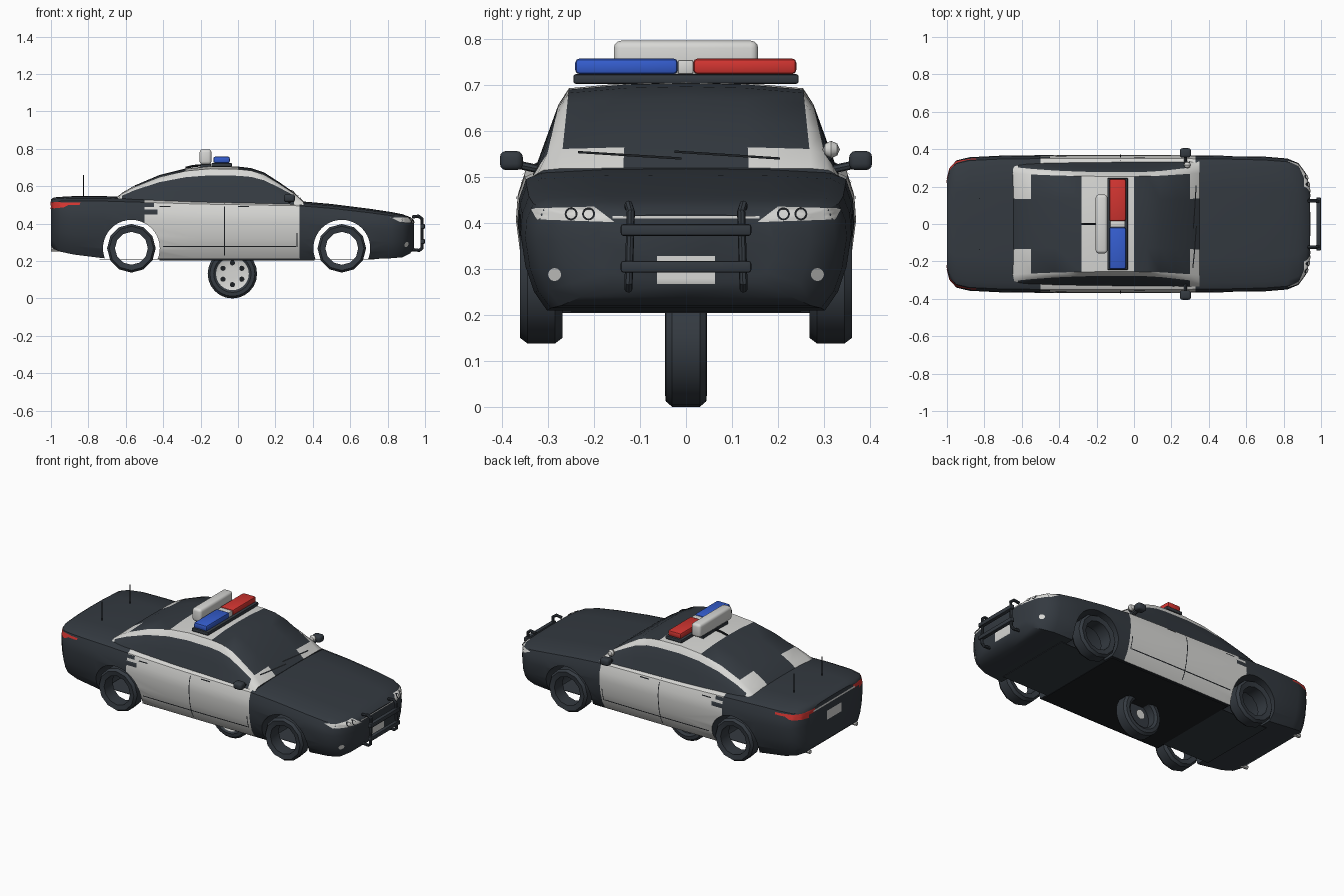
import bpy, bmesh, math
from mathutils import Vector
from mathutils.bvhtree import BVHTree

if "Cube" in bpy.data.objects:
    bpy.data.objects.remove(bpy.data.objects["Cube"])


def material(name, rgb):
    m = bpy.data.materials.new(name)
    m.use_nodes = True
    m.diffuse_color = (*rgb, 1)
    m.node_tree.nodes["Principled BSDF"].inputs["Base Color"].default_value = (*rgb, 1)
    return m


DARK = material("charcoal", (0.034, 0.042, 0.052))
WHITE = material("off_white", (0.68, 0.68, 0.66))
RED = material("signal_red", (0.64, 0.035, 0.03))
BLUE = material("signal_blue", (0.035, 0.11, 0.62))
BLACK = material("trim_black", (0.012, 0.014, 0.017))


def finish(bm, name, mats, angle=40):
    bmesh.ops.recalc_face_normals(bm, faces=bm.faces)
    me = bpy.data.meshes.new(name)
    bm.to_mesh(me)
    bm.free()
    ob = bpy.data.objects.new(name, me)
    bpy.context.collection.objects.link(ob)
    for m in mats:
        me.materials.append(m)
    smooth(ob, angle)
    return ob


def activate(ob):
    bpy.ops.object.select_all(action="DESELECT")
    ob.select_set(True)
    bpy.context.view_layer.objects.active = ob


def smooth(ob, angle=40):
    activate(ob)
    bpy.ops.object.shade_smooth_by_angle(angle=math.radians(angle))


def loft(name, sections, mats, rule):
    """Mirrored half sections along x; rule gives a slot from the face centre."""
    bm = bmesh.new()
    rings = []
    for x, half in sections:
        full = half + [(-y, z) for y, z in reversed(half[1:-1])] if half[0][0] == 0 \
            else half + [(-y, z) for y, z in reversed(half[:-1])]
        rings.append([bm.verts.new((x, y, z)) for y, z in full])
    n = len(rings[0])
    for a, b in zip(rings, rings[1:]):
        for j in range(n):
            k = (j + 1) % n
            bm.faces.new((a[j], a[k], b[k], b[j]))
    bm.faces.new(rings[0])
    bm.faces.new(rings[-1])
    for f in bm.faces:
        f.material_index = rule(f.calc_center_median())
    return finish(bm, name, mats)


def box(name, mat, lo, hi, bevel=0.0, seg=2):
    bm = bmesh.new()
    bmesh.ops.create_cube(bm, size=1)
    lo, hi = Vector(lo), Vector(hi)
    for v in bm.verts:
        v.co = Vector([(lo[i] + hi[i]) / 2 + v.co[i] * (hi[i] - lo[i]) for i in range(3)])
    if bevel:
        bmesh.ops.bevel(bm, geom=bm.edges[:], offset=bevel, segments=seg, profile=0.5, affect="EDGES")
    return finish(bm, name, [mat])


def tube(name, mat, pts, r):
    cu = bpy.data.curves.new(name, "CURVE")
    cu.dimensions = "3D"
    cu.bevel_depth, cu.bevel_resolution, cu.use_fill_caps = r, 2, True
    sp = cu.splines.new("POLY")
    sp.points.add(len(pts) - 1)
    for p, q in zip(sp.points, pts):
        p.co = (*q, 1)
    cu.materials.append(mat)
    ob = bpy.data.objects.new(name, cu)
    bpy.context.collection.objects.link(ob)
    activate(ob)
    bpy.ops.object.convert(target="MESH")
    smooth(bpy.context.object)


def lathe(name, mat, profile, centre, steps, closed=True):
    """Spin (radius, y) points about the y axis."""
    bm = bmesh.new()
    vs = [bm.verts.new((0, y, r)) for r, y in profile]
    es = [bm.edges.new(p) for p in zip(vs, vs[1:] + vs[:1] if closed else vs[1:])]
    bmesh.ops.spin(bm, geom=vs + es, cent=(0, 0, 0), axis=(0, 1, 0), angle=math.tau, steps=steps)
    bmesh.ops.remove_doubles(bm, verts=bm.verts, dist=1e-4)
    bmesh.ops.translate(bm, verts=bm.verts, vec=centre)
    return finish(bm, name, [mat], 35)


def tree_of(ob):
    return BVHTree.FromPolygons([v.co for v in ob.data.vertices], [p.vertices for p in ob.data.polygons])


def decal(name, mat, tree, direction, corners=None, disc=None, n=8, lift=0.003):
    """Thin patch projected on a surface, from four corners or a (centre, radius) disc facing x."""
    d = Vector(direction).normalized()
    bm = bmesh.new()
    grid = []
    for i in range(n + 1):
        for j in range(n + 1):
            u, v = i / n, j / n
            if disc:
                a, b = 2 * u - 1, 2 * v - 1
                p = Vector(disc[0]) + disc[1] * Vector((0, a * math.sqrt(1 - b * b / 2), b * math.sqrt(1 - a * a / 2)))
            else:
                c = [Vector(q) for q in corners]
                p = c[0].lerp(c[1], u).lerp(c[3].lerp(c[2], u), v)
            hit, nor = tree.ray_cast(p - d * 0.6, d)[:2]
            if hit is None:
                hit, nor = tree.find_nearest(p)[:2]
            grid.append(bm.verts.new(hit - d * lift))
    for i in range(n):
        for j in range(n):
            k = i * (n + 1) + j
            bm.faces.new((grid[k], grid[k + 1], grid[k + n + 2], grid[k + n + 1]))
    ob = finish(bm, name, [mat])
    # face the patch outwards
    if sum((p.normal.dot(d) for p in ob.data.polygons)) > 0:
        ob.data.flip_normals()


# Lower body: x, half width, bottom, top
stations = [(-1, .24, .28, .53), (-.985, .30, .265, .54), (-.95, .34, .25, .543), (-.88, .357, .235, .547),
            (-.72, .365, .215, .547), (-.5, .368, .21, .54), (-.2, .37, .21, .53), (.08, .37, .21, .525),
            (.33, .367, .21, .52), (.5, .365, .21, .505), (.7, .36, .21, .48), (.82, .35, .215, .462),
            (.88, .325, .22, .45), (.92, .27, .24, .435), (.94, .19, .27, .418)]
shape = [(0, 0), (.84, 0), (.92, .15), (.97, .35), (1, .62), (.99, .78), (.95, .92), (.86, .97), (.5, .993), (0, 1)]
body = loft("body", [(x, [(w * a, lo + (hi - lo) * f) for a, f in shape]) for x, w, lo, hi in stations],
            [DARK, WHITE], lambda c: int(-.5 < c.x < .33 and abs(c.y) > .3))
skin = tree_of(body)

# Wheel arches cut right through
AXLES = {"rear": -.57, "front": .555}
for end, x in AXLES.items():
    cutter = lathe("arch_cutter", DARK, [(0, -.6), (.152, -.6), (.152, .6), (0, .6)], (x, 0, .268), 40, False)
    cutter.hide_render = True
    mod = body.modifiers.new("arch", "BOOLEAN")
    mod.object, mod.operation, mod.solver = cutter, "DIFFERENCE", "EXACT"
    activate(body)
    bpy.ops.object.modifier_apply(modifier="arch")
    bpy.data.objects.remove(cutter)
smooth(body)
box("floor", DARK, (-.74, -.25, .206), (.73, .25, .209))
box("sill_plate", BLACK, (-.42, -.3, .204), (.41, .3, .212))

# Cabin: x and roof height
roof = [(-.66, .53), (-.62, .565), (-.55, .605), (-.42, .66), (-.28, .695), (-.15, .708), (0, .705),
        (.07, .697), (.14, .673), (.22, .622), (.3, .566), (.35, .52)]
cabin_sections = []
for x, top in roof:
    h = top - .5
    t = h / .205
    rail = .275 - .02 * t
    ys = (.335, .325 - .02 * t, .313 - .035 * t, rail, rail * .5, 0)
    cabin_sections.append((x, [(y, .5 + h * f) for y, f in zip(ys, (0, .4, .76, .93, .985, 1))]))


def cabin_colour(c):
    t = max(0, min(1, (min((c.x + .68) / .4, (.36 - c.x) / .3))))
    if abs(c.y) < .2:
        return int(-.28 < c.x < 0)
    on_rail = abs(c.y) < .302 - .032 * t
    return int(on_rail or c.x < -.6 or c.x > .3)


cabin = loft("cabin", cabin_sections, [DARK, WHITE], cabin_colour)
glass = tree_of(cabin)

# Wheels: four open tyres and one complete wheel under the middle
for end, x in AXLES.items():
    for side, s in (("left", 1), ("right", -1)):
        lathe(f"{end}_{side}_tyre", DARK, [(.088, -.04), (.118, -.046), (.13, -.03), (.13, .03), (.118, .046), (.088, .04)],
              (x, s * .315, .268), 12)
MID = Vector((-.03, 0, .132))
lathe("middle_tyre", DARK, [(.085, -.036), (.1, -.046), (.12, -.044), (.132, -.03), (.132, .03), (.12, .044), (.1, .046),
                            (.085, .036)], MID, 24)
lathe("middle_rim", WHITE, [(0, -.034), (.03, -.032), (.08, -.036), (.088, -.04), (.088, -.015), (0, -.015)], MID, 24, False)
lathe("middle_wheel_back", DARK, [(.088, -.012), (0, -.012)], MID, 24, False)
lathe("middle_hub", WHITE, [(.03, .02), (0, .02)], MID, 12, False)
for k in range(6):
    a = math.tau * k / 6
    off = Vector((math.sin(a) * .058, -.038, math.cos(a) * .058))
    lathe("rim_hole", BLACK, [(0, -.001), (.014, -.001), (.014, .003), (0, .003)], MID + off, 10, False)

# Details on both sides
for side, s in (("left", 1), ("right", -1)):
    inward = (0, -s, 0)

    def strip(name, mat, x0, x1, z0, z1):
        decal(f"{side}_{name}", mat, skin, inward,
              [(x0, s * .4, z0), (x1, s * .4, z0), (x1, s * .4, z1), (x0, s * .4, z1)], n=12)

    strip("door_lower_line", BLACK, -.4, .31, .275, .281)
    strip("door_gap", BLACK, -.074, -.069, .23, .51)
    strip("door_front_gap", BLACK, .312, .317, .275, .35)
    strip("front_door_handle", BLACK, .0, .06, .488, .494)
    strip("rear_door_handle", BLACK, -.42, -.36, .488, .494)
    strip("rear_patch", DARK, -.505, -.43, .45, .475)
    strip("rear_upper_patch", DARK, -.505, -.45, .49, .51)
    # lamps
    decal(f"{side}_headlight", WHITE, skin, (-1, 0, 0),
          [(1, s * .155, .402), (1, s * .325, .408), (1, s * .338, .432), (1, s * .2, .436)], n=14)
    for y in (.212, .25):
        decal(f"{side}_lamp_ring", BLACK, skin, (-1, 0, 0), disc=((1, s * y, .42), .014), n=6, lift=.006)
        decal(f"{side}_lamp", WHITE, skin, (-1, 0, 0), disc=((1, s * y, .42), .01), n=6, lift=.009)
    decal(f"{side}_fog_lamp", WHITE, skin, (-1, 0, 0), disc=((1, s * .286, .288), .014), n=6)
    decal(f"{side}_taillight", RED, skin, (.75, -s * .66, 0),
          [(-1.02, s * .2, .495), (-.87, s * .37, .5), (-.87, s * .37, .512), (-1.02, s * .2, .518)], n=14)
    decal(f"{side}_taillight_lower", RED, skin, (.75, -s * .66, 0),
          [(-1, s * .24, .478), (-.92, s * .33, .486), (-.9, s * .345, .505), (-1, s * .24, .505)], n=14)
    # mirrors, exhausts and aerials
    box(f"{side}_mirror", DARK, (.245, min(s * .355, s * .405), .515), (.305, max(s * .355, s * .405), .557), .014, 3)
    tube(f"{side}_mirror_arm", DARK, [(.275, s * .31, .515), (.275, s * .37, .528)], .009)
    tube(f"{side}_exhaust", WHITE, [(-.93, s * .225, .262), (-1, s * .225, .262)], .012)
    tube(f"{side}_aerial", BLACK, [(-.825, s * .135, .53), (-.825, s * .135, .66)], .0025)
    # bull bar uprights
    tube(f"{side}_bar_upright", DARK, [(.93, s * .125, .435), (.965, s * .125, .44), (.985, s * .12, .425),
                                       (.985, s * .125, .27), (.97, s * .125, .257), (.92, s * .125, .262)], .009)
    # wipers
    y0, y1 = ((-.025, .205) if s > 0 else (-.235, -.01))
    z0, z1 = ((.553, .538) if s > 0 else (.552, .538))
    decal(f"{side}_wiper", BLACK, glass, (-1, 0, 0),
          [(1, y0, z0), (1, y1, z1), (1, y1, z1 + .005), (1, y0, z0 + .005)], lift=.006)

# Bull bar rails, number plates and trim strips
for name, z in (("upper", .385), ("lower", .305)):
    box(f"bar_{name}_rail", DARK, (.975, -.142, z - .013), (1, .142, z + .013), .006)
for name, x, d, w, z0, z1 in (("front_plate", 1, -1, .063, .267, .328), ("rear_plate", -1, 1, .07, .4, .455),
                              ("grille_strip", 1, -1, .16, .41, .415), ("boot_strip", -1, 1, .2, .497, .507)):
    decal(name, WHITE, skin, (d, 0, 0), [(x, -w, z0), (x, w, z0), (x, w, z1), (x, -w, z1)], n=10)

# Roof equipment
box("light_bar_base", DARK, (-.142, -.245, .703), (-.032, .245, .724), .005)
box("light_bar_blue", BLUE, (-.132, -.241, .724), (-.044, -.018, .758), .009)
box("light_bar_red", RED, (-.132, .016, .724), (-.044, .24, .758), .009)
box("light_bar_centre", WHITE, (-.128, -.018, .724), (-.048, .016, .755), .004)
box("roof_sign", WHITE, (-.205, -.157, .716), (-.142, .157, .797), .016, 3)
box("roof_sign_foot", DARK, (-.2, -.12, .7), (-.145, .12, .718))
tube("roof_sign_cable", BLACK, [(-.28, 0, .698), (-.24, 0, .708), (-.19, 0, .712)], .006)

# Spotlight by the left pillar
lathe("spotlight", WHITE, [(0, -.019), (.013, -.013), (.019, 0), (.013, .013), (0, .019)], (.285, .316, .56), 16, False)
tube("spotlight_stem", DARK, [(.285, .3, .515), (.285, .316, .55)], .005)
